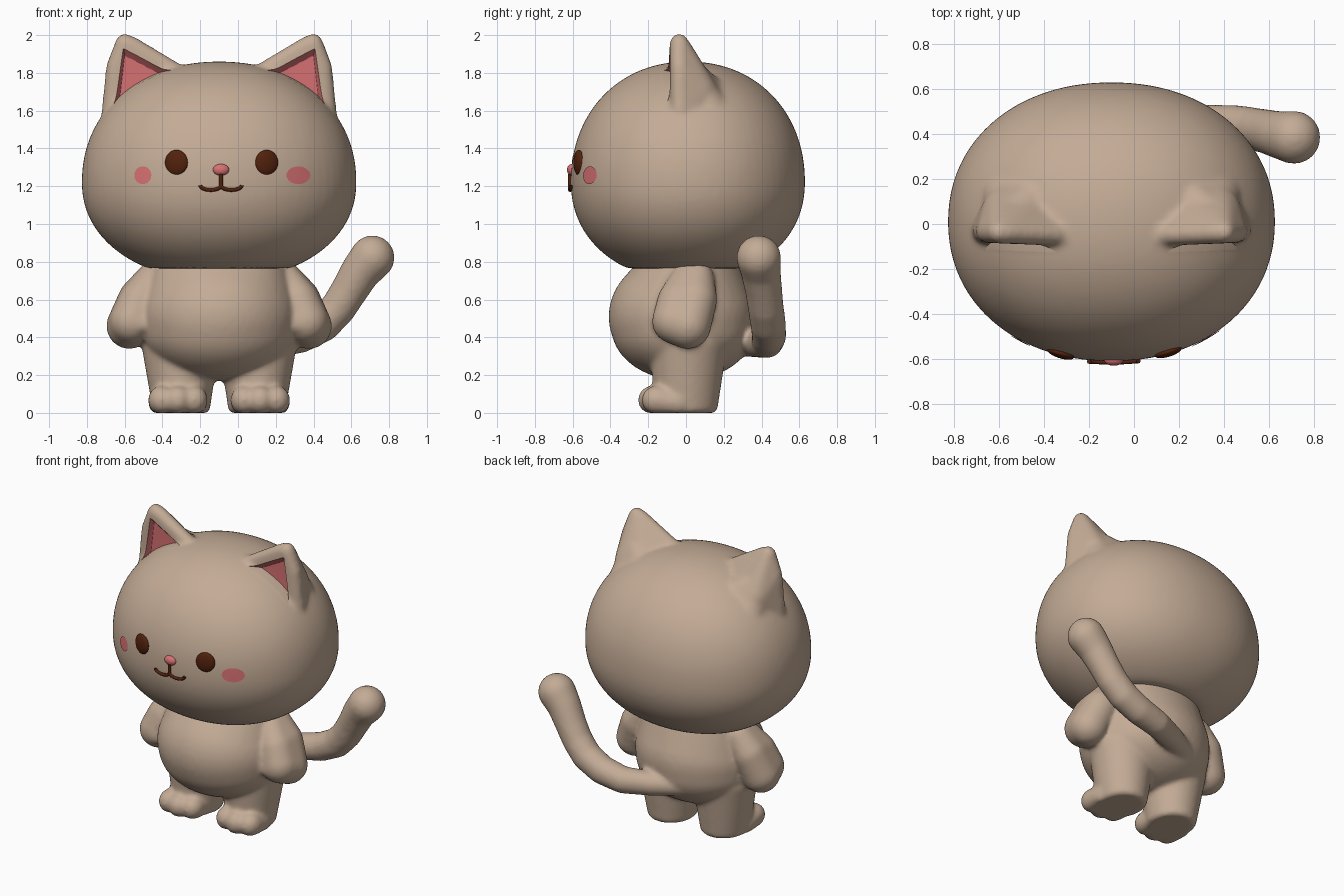
import bpy, bmesh, math
from mathutils import Vector, Matrix

default = bpy.data.objects.get("Cube")
if default:
    bpy.data.objects.remove(default, do_unlink=True)

CX = -0.1                                   # middle plane of the figure
HEAD = Vector((CX, 0.01, 1.22))
HEAD_RX, HEAD_RY, HEAD_UP, HEAD_DOWN = 0.727, 0.62, 0.64, 0.52
FULL = 2.12                                 # fullness of the head, 2 is an ellipsoid
CHIN = 0.765                                # flat underside of the head


def material(name, rgb):
    m = bpy.data.materials.new(name)
    m.use_nodes = True
    m.diffuse_color = (*rgb, 1)
    m.node_tree.nodes["Principled BSDF"].inputs["Base Color"].default_value = (*rgb, 1)
    return m


fur = material("tan fur", (0.55, 0.41, 0.305))
pink = material("soft pink", (0.68, 0.165, 0.17))
brown = material("dark brown", (0.085, 0.016, 0.004))


def finish(bm, name, *mats):
    bmesh.ops.recalc_face_normals(bm, faces=bm.faces)
    mesh = bpy.data.meshes.new(name)
    bm.to_mesh(mesh)
    bm.free()
    ob = bpy.data.objects.new(name, mesh)
    bpy.context.collection.objects.link(ob)
    for m in mats:
        mesh.materials.append(m)
    return ob


def smooth(ob, angle=40):
    bpy.ops.object.select_all(action='DESELECT')
    bpy.context.view_layer.objects.active = ob
    ob.select_set(True)
    bpy.ops.object.shade_smooth_by_angle(angle=math.radians(angle))


def apply_modifiers(ob):
    graph = bpy.context.evaluated_depsgraph_get()
    new = bpy.data.meshes.new_from_object(ob.evaluated_get(graph))
    ob.modifiers.clear()
    ob.data = new


def fuse(ob, size, rounds, *mats):
    """Melt overlapping parts into one soft skin."""
    remesh = ob.modifiers.new("fuse", 'REMESH')
    remesh.mode = 'VOXEL'
    remesh.voxel_size = size
    soften = ob.modifiers.new("soften", 'SMOOTH')
    soften.factor = 0.5
    soften.iterations = rounds
    apply_modifiers(ob)
    ob.data.materials.clear()
    for m in mats:
        ob.data.materials.append(m)


def subtract(ob, other):
    cut = ob.modifiers.new("cut", 'BOOLEAN')
    cut.operation = 'DIFFERENCE'
    cut.solver = 'EXACT'
    cut.object = other
    apply_modifiers(ob)


def hull(bm, balls, side=1):
    """Add the convex hull of ellipsoids (offset, y, z, radius or radii) to bm."""
    part = bmesh.new()
    ball = bmesh.new()
    bmesh.ops.create_icosphere(ball, subdivisions=4, radius=1)
    for d, y, z, r in balls:
        rx, ry, rz = r if isinstance(r, tuple) else (r, r, r)
        for v in ball.verts:
            part.verts.new((CX + side * (d + v.co.x * rx), y + v.co.y * ry, z + v.co.z * rz))
    ball.free()
    bmesh.ops.convex_hull(part, input=part.verts)
    loose = [v for v in part.verts if not v.link_faces]
    bmesh.ops.delete(part, geom=loose, context='VERTS')
    bmesh.ops.recalc_face_normals(part, faces=part.faces)
    mesh = bpy.data.meshes.new("part")
    part.to_mesh(mesh)
    part.free()
    bm.from_mesh(mesh)
    bpy.data.meshes.remove(mesh)


def head_front(x, z):
    h = abs(z - HEAD.z) / (HEAD_UP if z > HEAD.z else HEAD_DOWN)
    w = abs(x - CX) / HEAD_RX
    return HEAD.y - HEAD_RY * max(0, 1 - h ** FULL - w ** FULL) ** (1 / FULL)


# Head: a full egg with a flat underside, and ears melted into the crown
bm = bmesh.new()
bmesh.ops.create_uvsphere(bm, u_segments=72, v_segments=48, radius=1)
for v in bm.verts:
    up = HEAD_UP if v.co.z > 0 else HEAD_DOWN
    p = v.co / sum(abs(c) ** FULL for c in v.co) ** (1 / FULL)
    v.co = HEAD + Vector((p.x * HEAD_RX, p.y * HEAD_RY, p.z * up))
    v.co.z = max(v.co.z, CHIN)
core = finish(bm.copy(), "head_core")
core.hide_render = True
for side in (-1, 1):
    hull(bm, [(0.5, -0.036, 1.958, 0.05), (0.46, -0.038, 1.945, 0.047),
              (0.549, -0.034, 1.83, 0.05), (0.57, -0.028, 1.55, 0.057),
              (0.17, -0.05, 1.77, 0.048), (0.47, 0.06, 1.7, 0.105), (0.36, 0.055, 1.7, 0.1)], side)
    hull(bm, [(0.46, 0.035, 1.79, 0.075), (0.46, 0.12, 1.58, 0.12), (0.32, 0.12, 1.66, 0.115)], side)
head = finish(bm, "head", fur)
fuse(head, 0.014, 12, fur, pink)

# Shallow pink hollow in each ear, ending where the head begins
for side in (-1, 1):
    bm = bmesh.new()
    hull(bm, [(0.51, -0.11, 1.95, 0.004), (0.22, -0.125, 1.795, 0.004), (0.565, -0.11, 1.56, 0.004),
              (0.498, -0.058, 1.89, 0.004), (0.27, -0.066, 1.77, 0.004), (0.535, -0.055, 1.57, 0.004)], side)
    for f in bm.faces:
        f.material_index = 1
    cutter = finish(bm, "ear_cutter", fur, pink)
    cutter.hide_render = True
    subtract(cutter, core)
    subtract(head, cutter)
    bpy.data.objects.remove(cutter, do_unlink=True)
bpy.data.objects.remove(core, do_unlink=True)
smooth(head)

# Body, limbs and tail
bm = bmesh.new()
hull(bm, [(0, -0.02, 0.51, (0.42, 0.39, 0.34)), (0, -0.015, 0.45, (0.415, 0.38, 0.28)),
          (0, 0.015, 0.8, (0.35, 0.265, 0.05))])
for side in (-1, 1):
    # arm and thumb
    hull(bm, [(0.35, 0.06, 0.71, 0.09), (0.35, 0.005, 0.71, 0.085), (0.42, 0.05, 0.6, 0.115),
              (0.42, -0.04, 0.59, 0.112), (0.475, 0.01, 0.46, 0.122), (0.46, -0.06, 0.485, 0.12)], side)
    hull(bm, [(0.42, -0.125, 0.47, 0.055), (0.4, -0.1, 0.6, 0.05)], side)
    # leg with a flat sole
    hull(bm, [(0.205, 0.015, 0.37, (0.208, 0.205, 0.11)), (0.2, 0, 0.02, (0.152, 0.167, 0.05))], side)
    # three toes
    for toe in (-1, 0, 1):
        d = 0.218 + toe * 0.085
        hull(bm, [(d, -0.175 + abs(toe) * 0.02, 0.068, (0.073, 0.08, 0.077)),
                  (d, -0.05, 0.05, 0.07)], side)
tail = [(-0.06, 0.28, 0.37, 0.065), (0.1, 0.36, 0.37, 0.076), (0.28, 0.43, 0.375, 0.085),
        (0.43, 0.44, 0.408, 0.091), (0.55, 0.435, 0.47, 0.094), (0.63, 0.423, 0.555, 0.095),
        (0.69, 0.411, 0.65, 0.098), (0.75, 0.396, 0.75, 0.106), (0.811, 0.385, 0.822, 0.118)]
for a, b in zip(tail, tail[1:]):
    hull(bm, (a, b))
for v in bm.verts:
    v.co.z = max(v.co.z, 0)
body = finish(bm, "body", fur)
fuse(body, 0.013, 12, fur)
smooth(body, 70)

for side, word in ((-1, "right"), (1, "left")):
    # Eye, turned to follow the head
    x, z = CX + 0.013 + side * 0.239, 1.325
    bm = bmesh.new()
    bmesh.ops.create_uvsphere(bm, u_segments=24, v_segments=16, radius=1, matrix=(
        Matrix.Translation((x, head_front(x, z) + 0.003, z))
        @ Matrix.Rotation(side * math.radians(17), 4, 'Z')
        @ Matrix.Diagonal((0.063, 0.022, 0.067, 1))))
    smooth(finish(bm, word + "_eye", brown))

    # Cheek patch lying on the head
    bm = bmesh.new()
    bmesh.ops.create_circle(bm, cap_ends=True, cap_tris=True, segments=32, radius=1)
    for v in bm.verts:
        x = CX + 0.008 + side * 0.412 + v.co.x * (0.054 + side * 0.009)
        z = 1.258 + v.co.y * 0.047
        v.co = (x, head_front(x, z) - 0.004, z)
    smooth(finish(bm, word + "_cheek", pink))

# Nose
NX = CX + 0.01
bm = bmesh.new()
bmesh.ops.create_uvsphere(bm, u_segments=24, v_segments=16, radius=1, matrix=(
    Matrix.Translation((NX, -0.605, 1.287)) @ Matrix.Diagonal((0.043, 0.025, 0.031, 1))))
smooth(finish(bm, "nose", pink))

# Mouth: two small arcs and a line up to the nose
curve = bpy.data.curves.new("mouth", 'CURVE')
curve.dimensions = '3D'
curve.bevel_depth = 0.01
curve.bevel_resolution = 3
curve.use_fill_caps = True
strokes = [[(NX, 1.265), (NX, 1.195)]]
for side in (-1, 1):
    angles = [math.pi * (1 + i / 12) for i in range(13)]
    strokes.append([(NX + side * 0.055 + 0.055 * math.cos(a), 1.205 + 0.025 * math.sin(a))
                    for a in angles])
for stroke in strokes:
    line = curve.splines.new('POLY')
    line.points.add(len(stroke) - 1)
    for p, (x, z) in zip(line.points, stroke):
        p.co = (x, head_front(x, z) - 0.006, z, 1)
curve.materials.append(brown)
mouth = bpy.data.objects.new("mouth", curve)
bpy.context.collection.objects.link(mouth)
